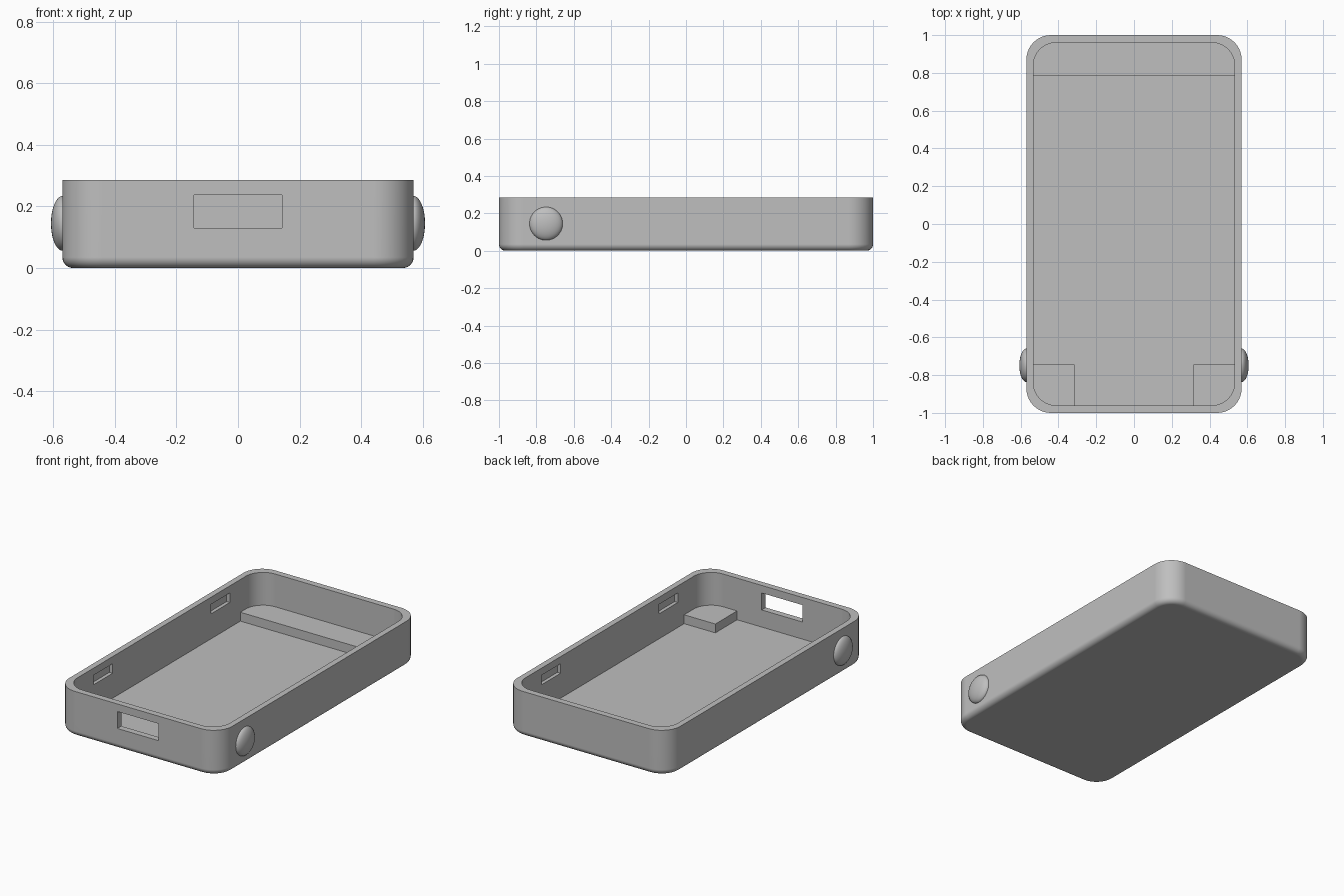
import bpy, bmesh
from math import sin, cos, pi, radians
from mathutils import Matrix

if "Cube" in bpy.data.objects:
    bpy.data.objects.remove(bpy.data.objects["Cube"])

grey = bpy.data.materials.new("plain grey")
grey.use_nodes = True
colour = (0.52, 0.52, 0.52, 1)
grey.diffuse_color = colour
grey.node_tree.nodes["Principled BSDF"].inputs["Base Color"].default_value = colour

OUTER = (0.57, 1.0, 0.13)      # half width, half length, corner radius
INNER = (0.533, 0.96, 0.12)
HEIGHT, FLOOR, PAD_TOP, EDGE = 0.285, 0.022, 0.078, 0.035


def outline(size, inset=0, steps=10):
    """Rounded rectangle, counter-clockwise."""
    hx, hy, r = (s - inset for s in size)
    pts = []
    for q, (sx, sy) in enumerate([(1, 1), (-1, 1), (-1, -1), (1, -1)]):
        for i in range(steps + 1):
            a = (q + i / steps) * pi / 2
            pts.append((sx * (hx - r) + r * cos(a), sy * (hy - r) + r * sin(a)))
    return pts


def finish(bm, name):
    bmesh.ops.recalc_face_normals(bm, faces=bm.faces[:])
    mesh = bpy.data.meshes.new(name)
    bm.to_mesh(mesh)
    bm.free()
    mesh.materials.append(grey)
    obj = bpy.data.objects.new(name, mesh)
    bpy.context.collection.objects.link(obj)
    return obj


def smooth(obj):
    bpy.ops.object.select_all(action='DESELECT')
    obj.select_set(True)
    bpy.context.view_layer.objects.active = obj
    bpy.ops.object.shade_smooth_by_angle(angle=radians(30))
    obj.modifiers.new("even_normals", 'WEIGHTED_NORMAL').keep_sharp = True


def cut(obj, x, y, z):
    """Cut a box given by its (low, high) limits out of obj."""
    bm = bmesh.new()
    bmesh.ops.create_cube(bm, size=1)
    for v in bm.verts:
        v.co = [lim[int(c > 0)] for lim, c in zip((x, y, z), v.co)]
    cutter = finish(bm, "cutter")
    cutter.hide_render = True
    mod = obj.modifiers.new("cut", 'BOOLEAN')
    mod.operation, mod.solver, mod.object = 'DIFFERENCE', 'EXACT', cutter
    bpy.context.view_layer.objects.active = obj
    bpy.ops.object.modifier_apply(modifier=mod.name)
    bpy.data.objects.remove(cutter)


# Open tray: rounded lower edge, outer wall, rim, inner wall, floor
bm = bmesh.new()
sections = []
for i in range(7):
    a = i / 6 * pi / 2
    sections.append((OUTER, EDGE * (1 - sin(a)), EDGE * (1 - cos(a))))
sections += [(OUTER, 0, HEIGHT), (INNER, 0, HEIGHT), (INNER, 0, FLOOR)]
rings = [[bm.verts.new((x, y, z)) for x, y in outline(size, inset)]
         for size, inset, z in sections]
for low, high in zip(rings, rings[1:]):
    for i in range(len(low)):
        bm.faces.new((low[i - 1], low[i], high[i], high[i - 1]))
bm.faces.new(rings[0][::-1])
bm.faces.new(rings[-1])
tray = finish(bm, "tray")

# Port opening in the front wall
cut(tray, (-0.143, 0.143), (-1.1, -0.9), (0.13, 0.237))

# Shallow clip pockets inside both long walls
for side in (-1, 1):
    for end in (-1, 1):
        xs = sorted((side * 0.5, side * 0.555))
        ys = sorted((end * 0.49, end * 0.68))
        cut(tray, xs, ys, (0.18, 0.24))
smooth(tray)


def pad(name, *planes):
    """Raised part of the floor, clipped from the inner outline."""
    bm = bmesh.new()
    bm.faces.new([bm.verts.new((x, y, FLOOR)) for x, y in outline(INNER)])
    for point, outward in planes:
        bmesh.ops.bisect_plane(bm, geom=bm.verts[:] + bm.edges[:] + bm.faces[:],
                               plane_co=point, plane_no=outward, clear_outer=True)
    top = bmesh.ops.extrude_face_region(bm, geom=bm.faces[:])["geom"]
    moved = [g for g in top if isinstance(g, bmesh.types.BMVert)]
    bmesh.ops.translate(bm, verts=moved, vec=(0, 0, PAD_TOP - FLOOR))
    smooth(finish(bm, name))


# Rear ledge and front corner blocks
pad("rear_ledge", ((0, 0.785, 0), (0, -1, 0)))
for side, label in ((1, "left"), (-1, "right")):
    pad(label + "_corner_block", ((0, -0.743, 0), (0, 1, 0)),
        ((side * 0.315, 0, 0), (-side, 0, 0)))

    # Domed button on the outer wall
    bm = bmesh.new()
    bmesh.ops.create_uvsphere(bm, u_segments=40, v_segments=20, radius=1)
    bmesh.ops.bisect_plane(bm, geom=bm.verts[:] + bm.edges[:] + bm.faces[:],
                           plane_co=(0, 0, 0), plane_no=(-side, 0, 0), clear_outer=True)
    bm.transform(Matrix.Translation((side * 0.569, -0.748, 0.145))
                 @ Matrix.Diagonal((0.038, 0.089, 0.089, 1)))
    smooth(finish(bm, label + "_button"))
